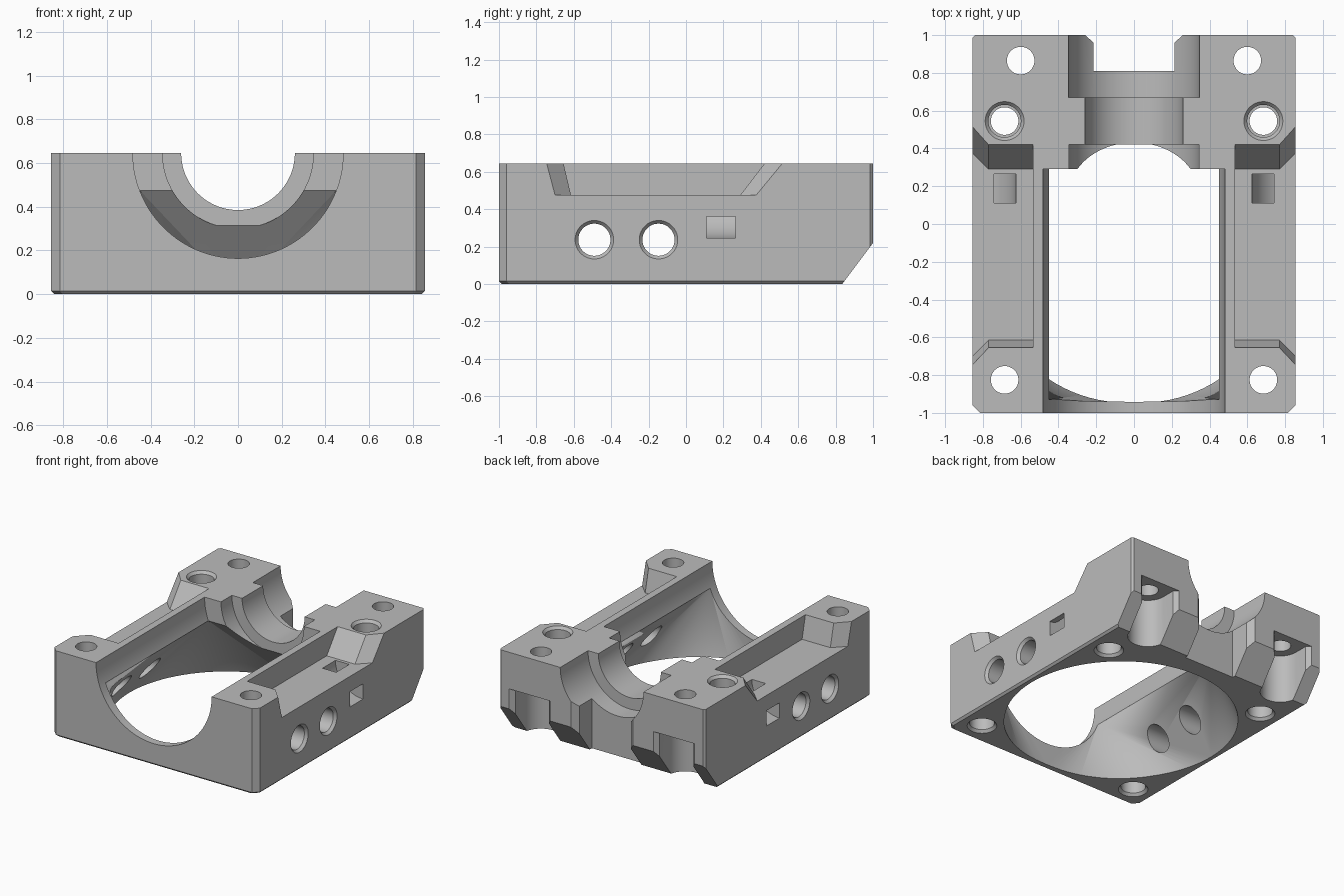
import bpy, bmesh, math
from mathutils import Vector

if "Cube" in bpy.data.objects:
    bpy.data.objects.remove(bpy.data.objects["Cube"])

H = 0.645          # overall height, also the axis height of the bore
LEDGE = 0.475      # floor of the side recesses and top of the air funnel
FAN_Y = -0.137     # centre of the round inlet


def make(name, loops, hull=None):
    """Solid from a stack of matching loops, or the convex hull of points."""
    bm = bmesh.new()
    if hull:
        for p in hull:
            bm.verts.new(p)
        res = bmesh.ops.convex_hull(bm, input=bm.verts[:])
        junk = [v for v in res['geom_interior'] + res['geom_unused']
                if isinstance(v, bmesh.types.BMVert)]
        bmesh.ops.delete(bm, geom=list(set(junk)), context='VERTS')
    else:
        rings = [[bm.verts.new(p) for p in lp] for lp in loops]
        n = len(rings[0])
        for a, b in zip(rings, rings[1:]):
            for i in range(n):
                j = (i + 1) % n
                bm.faces.new((a[i], a[j], b[j], b[i]))
        bm.faces.new(rings[0][::-1])
        bm.faces.new(rings[-1])
    bmesh.ops.recalc_face_normals(bm, faces=bm.faces[:])
    me = bpy.data.meshes.new(name)
    bm.to_mesh(me)
    bm.free()
    ob = bpy.data.objects.new(name, me)
    bpy.context.collection.objects.link(ob)
    return ob


def prism(name, pts, z0, z1):
    return make(name, [[(x, y, z) for x, y in pts] for z in (z0, z1)])


def turned(name, axis, centre, profile, n=48):
    """Turned cutter; profile is a list of (position on axis, radius)."""
    loops = []
    for t, r in profile:
        lp = []
        for i in range(n):
            a = 2 * math.pi * (i + 0.5) / n
            u, v = centre[0] + r * math.cos(a), centre[1] + r * math.sin(a)
            lp.append({'x': (t, u, v), 'y': (u, t, v), 'z': (u, v, t)}[axis])
        loops.append(lp)
    return make(name, loops)


# main block: chamfered corners and bottom edge
def outline(d):
    w, l = 0.855 - d, 1 - d
    half = [(w - 0.04, -l), (w, -l + 0.04), (w, l - 0.015), (w - 0.015, l)]
    return half + [(-x, y) for x, y in reversed(half)]


body = make("housing_block", [[(x, y, z) for x, y in outline(d)]
                              for z, d in ((0, 0.015), (0.015, 0), (H, 0))])

cutters = []
add = cutters.append

# sloped underside at the back
add(make("back_slope_cutter", [[(x, 0.79, -0.06), (x, 1.03, 0.26), (x, 1.2, 0.26), (x, 1.2, -0.06)]
                               for x in (-1, 1)]))

# round inlet tapering to a rectangular opening
circle = [(0.81 * math.cos(i * math.pi / 48), FAN_Y + 0.81 * math.sin(i * math.pi / 48), z)
          for i in range(96) for z in (-0.05, 0)]
rect = [(x, y, LEDGE) for x in (-0.45, 0.45) for y in (-0.93, 0.29)]
add(make("funnel_cutter", None, circle + rect))

# stepped horizontal bore
for nm, r, y0, y1 in (("front_bore", 0.481, -1.1, 0.29), ("middle_bore", 0.345, 0.2, 0.42),
                      ("neck_bore", 0.26, 0.3, 1.1), ("back_bore", 0.346, 0.67, 1.12)):
    add(turned(nm + "_cutter", 'y', (0, H), [(y0, r), (y1, r)], 96))

# notch in the middle of the back
add(prism("back_notch_cutter", [(-0.215, 0.81), (0.215, 0.81), (0.215, 0.96), (0.30, 1.04),
                                (-0.30, 1.04), (-0.215, 0.96)], -0.1, 0.8))

for s in (-1, 1):
    # side recess with flared, sloping ends
    low = [(0.535, -0.615), (0.77, -0.615), (0.855, -0.70), (1.0, -0.845),
           (1.0, 0.515), (0.855, 0.375), (0.77, 0.29), (0.535, 0.29)]
    top = [(0.535, -0.655), (0.77, -0.655), (0.855, -0.745), (1.0, -0.89),
           (1.0, 0.66), (0.855, 0.515), (0.77, 0.42), (0.535, 0.42)]
    over = [(b[0], 2 * b[1] - a[1]) for a, b in zip(low, top)]
    add(make("side_recess_cutter", [[(s * x, y, z) for x, y in lp] for lp, z in
                                    ((low, LEDGE), (top, H), (over, 2 * H - LEDGE))]))

    # curved tie tunnel from recess floor to side wall
    arc = [math.radians(170 + i * 110 / 18) for i in range(19)]
    ring = [(0.23, a) for a in arc] + [(0.115, a) for a in reversed(arc)]
    add(make("tie_tunnel_cutter", [[(s * (0.855 + r * math.cos(a)), y, LEDGE + r * math.sin(a))
                                    for r, a in ring] for y in (0.11, 0.265)]))

    # side holes with chamfered rims
    for y in (-0.49, -0.147):
        add(turned("side_hole_cutter", 'x', (y, 0.237),
                   [(s * 0.4, 0.086), (s * 0.835, 0.086), (s * 0.855, 0.103), (s * 0.9, 0.103)]))

    # front screw holes, widened underneath
    add(turned("front_screw_cutter", 'z', (s * 0.685, -0.825),
               [(-0.1, 0.103), (0, 0.103), (0.02, 0.086), (0.2, 0.086), (0.2001, 0.073), (0.8, 0.073)]))
    # stepped screw holes, widened at both ends
    add(turned("stepped_screw_cutter", 'z', (s * 0.685, 0.545),
               [(-0.1, 0.103), (0, 0.103), (0.02, 0.086), (0.2, 0.086), (0.2001, 0.073),
                (0.445, 0.073), (0.4451, 0.086), (H - 0.02, 0.086), (H, 0.103), (0.8, 0.103)]))
    # back screw holes
    add(turned("back_screw_cutter", 'z', (s * 0.6, 0.865), [(0.2, 0.073), (0.8, 0.073)]))
    # screw head pocket, open to the back and below
    r = 0.14
    pts = [(r * math.cos(a), 0.865 + r * math.sin(a))
           for a in (math.pi + i * math.pi / 20 for i in range(21))]
    pts += [(r, 0.97), (r + 0.08, 1.05), (-r - 0.08, 1.05), (-r, 0.97)]
    add(prism("head_pocket_cutter", [(s * 0.6 + x, y) for x, y in pts], -0.1, 0.37))

# cut everything, then bake the result
for c in cutters:
    m = body.modifiers.new(c.name, 'BOOLEAN')
    m.operation, m.solver, m.object = 'DIFFERENCE', 'EXACT', c
    c.hide_render = True
dg = bpy.context.evaluated_depsgraph_get()
body.data = bpy.data.meshes.new_from_object(body.evaluated_get(dg))
body.modifiers.clear()
for c in cutters:
    bpy.data.objects.remove(c)

# single grey colour
mat = bpy.data.materials.new("mid_grey")
mat.diffuse_color = (0.5, 0.5, 0.5, 1)
mat.use_nodes = True
mat.node_tree.nodes["Principled BSDF"].inputs["Base Color"].default_value = mat.diffuse_color
body.data.materials.clear()
body.data.materials.append(mat)

bpy.context.view_layer.objects.active = body
body.select_set(True)
bpy.ops.object.shade_smooth_by_angle(angle=math.radians(25))
